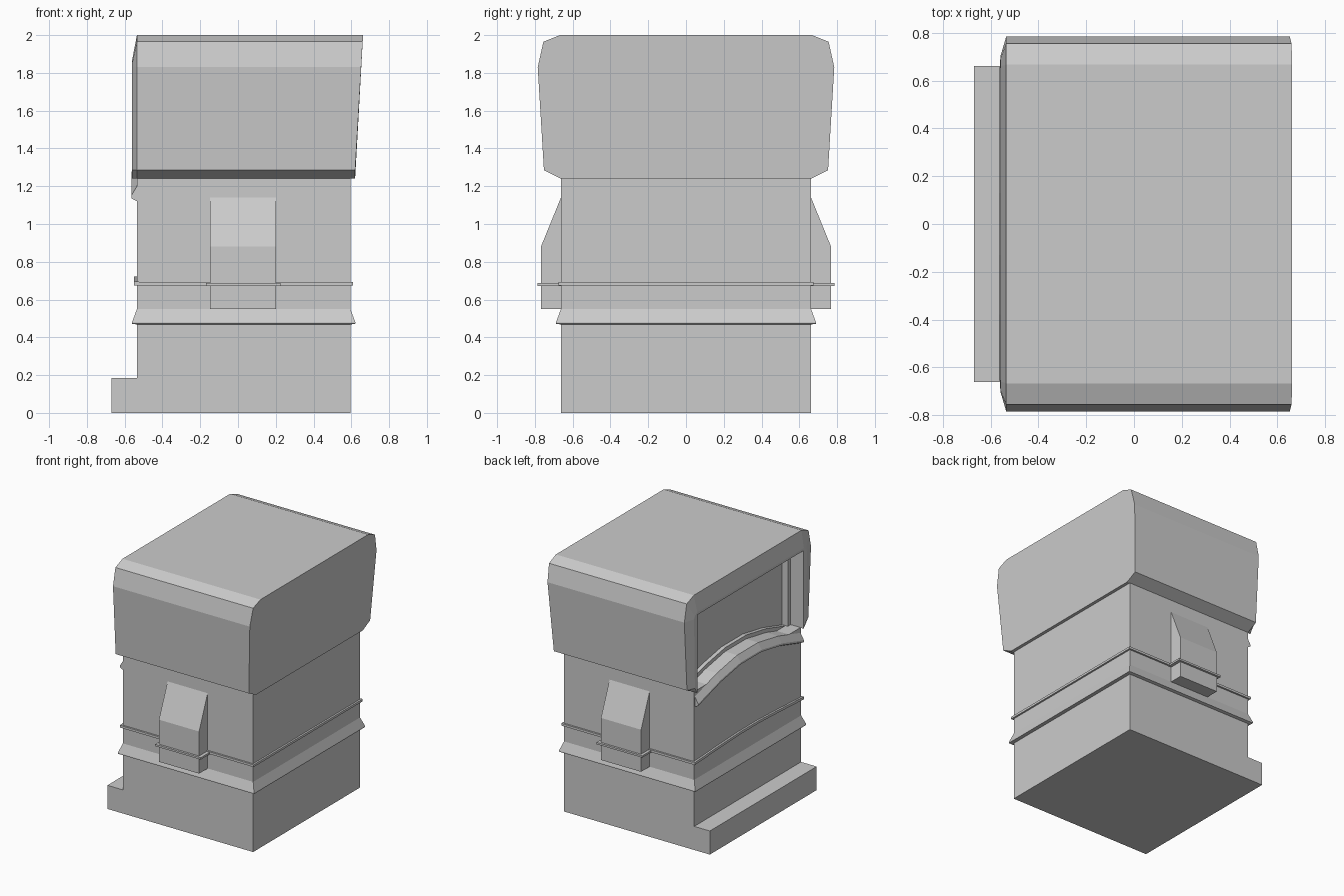
import bpy, bmesh

if "Cube" in bpy.data.objects:
    bpy.data.objects.remove(bpy.data.objects["Cube"])

X0, X1, Y = -0.535, 0.595, 0.662


def loft(name, rings):
    """Closed solid through rings holding equal vertex counts."""
    bm = bmesh.new()
    vs = [[bm.verts.new(p) for p in r] for r in rings]
    n = len(vs[0])
    for a, b in zip(vs, vs[1:]):
        for i in range(n):
            j = (i + 1) % n
            bm.faces.new((a[i], a[j], b[j], b[i]))
    bm.faces.new(vs[0])
    bm.faces.new(vs[-1])
    bmesh.ops.recalc_face_normals(bm, faces=bm.faces)
    me = bpy.data.meshes.new(name)
    bm.to_mesh(me)
    bm.free()
    ob = bpy.data.objects.new(name, me)
    bpy.context.collection.objects.link(ob)
    return ob


def rect(x0, x1, y0, y1, z):
    return [(x0, y0, z), (x1, y0, z), (x1, y1, z), (x0, y1, z)]


def box(name, x0, x1, y0, y1, z0, z1):
    return loft(name, [rect(x0, x1, y0, y1, z0), rect(x0, x1, y0, y1, z1)])


def sweep(name, profile, path):
    """(x, dz) profile carried along a (y, z) path."""
    return loft(name, [[(x, y, z + dz) for x, dz in profile] for y, z in path])


def both(half):
    """Mirror half of a (y, z) path to the other side."""
    return half + [(-y, z) for y, z in reversed(half)]


# Body with low step
side = [(-0.67, 0), (X1, 0), (X1, 1.24), (X0, 1.24), (X0, 0.185), (-0.67, 0.185)]
loft("body", [[(x, y, z) for x, z in side] for y in (-Y, Y)])

# Sloped skirt moulding
loft("skirt_moulding", [rect(X0 - d, X1 + d, -Y - d, Y + d, z)
                        for z, d in ((0.468, 0), (0.472, 0.026), (0.48, 0.026), (0.55, 0))])

# Thin trim line, gently arched on the open side
box("trim_line", X0 + 0.005, X1 + 0.014, -Y - 0.014, Y + 0.014, 0.675, 0.693)
sweep("arched_trim", [(X0 + 0.01, -0.01), (X0 + 0.01, 0.01), (-0.55, 0.01), (-0.55, -0.01)],
      both([(-Y - 0.014, 0.685), (-0.35, 0.702), (-0.12, 0.711)]))

# Side brackets with their trim
for s, label in ((-1, "front"), (1, "back")):
    prof = [(0.6, 0.55), (0.768, 0.55), (0.768, 0.88), (Y, 1.14), (0.6, 1.14)]
    loft(label + "_bracket", [[(x, s * y, z) for y, z in prof] for x in (-0.148, 0.2)])
    box(label + "_bracket_trim", -0.17, 0.226, s * 0.6, s * 0.785, 0.673, 0.688)

# Head: faceted outline lofted along x, flared right end, bevelled open end
outer = both([(-Y, 1.24), (-0.752, 1.285), (-0.785, 1.83), (-0.755, 1.965), (-0.667, 2.0)])
inner = both([(-0.66, 1.24), (-0.69, 1.285), (-0.70, 1.83), (-0.69, 1.85), (-0.66, 1.87)])
head = loft("head", [
    [(-0.56, y, z) for y, z in inner],
    [(X0, y, z) for y, z in outer],
    [(0.62 + 0.042 * max(0, z - 1.28) / 0.72, y, z) for y, z in outer]])

# Recess cut in the open end
cutter = box("recess_cutter", -0.8, -0.4, -0.655, 0.655, 1.1, 1.85)
cutter.hide_render = True
mod = head.modifiers.new("recess", "BOOLEAN")
mod.object = cutter
mod.solver = "EXACT"
bpy.context.view_layer.objects.active = head
bpy.ops.object.modifier_apply(modifier="recess")
bpy.data.objects.remove(cutter)
box("recess_floor", X0, -0.38, -0.66, 0.66, 1.2, 1.242)

# Arched sill wall, raised back lip and moulding below the recess
arch = both([(-0.655, 1.20), (-0.38, 1.28), (-0.13, 1.325)])
for name, x0, x1, up in (("sill", X0, -0.39, 0.0), ("sill_lip", -0.43, -0.39, 0.03)):
    loft(name, [[(x, y, z + up) for y, z in [(-0.655, 1.15)] + arch + [(0.655, 1.15)]]
                for x in (x0, x1)])
sweep("arch_moulding",
      [(X0 + 0.01, 0.0), (X0, 0.0), (-0.565, -0.05), (-0.565, -0.065), (X0 + 0.01, -0.085)], arch)

# Slim frame posts and header inside the recess
for s in (-1, 1):
    box("frame_post", -0.45, -0.39, s * 0.62, s * 0.656, 1.23, 1.852)
box("frame_header", -0.45, -0.39, -0.65, 0.65, 1.815, 1.852)
